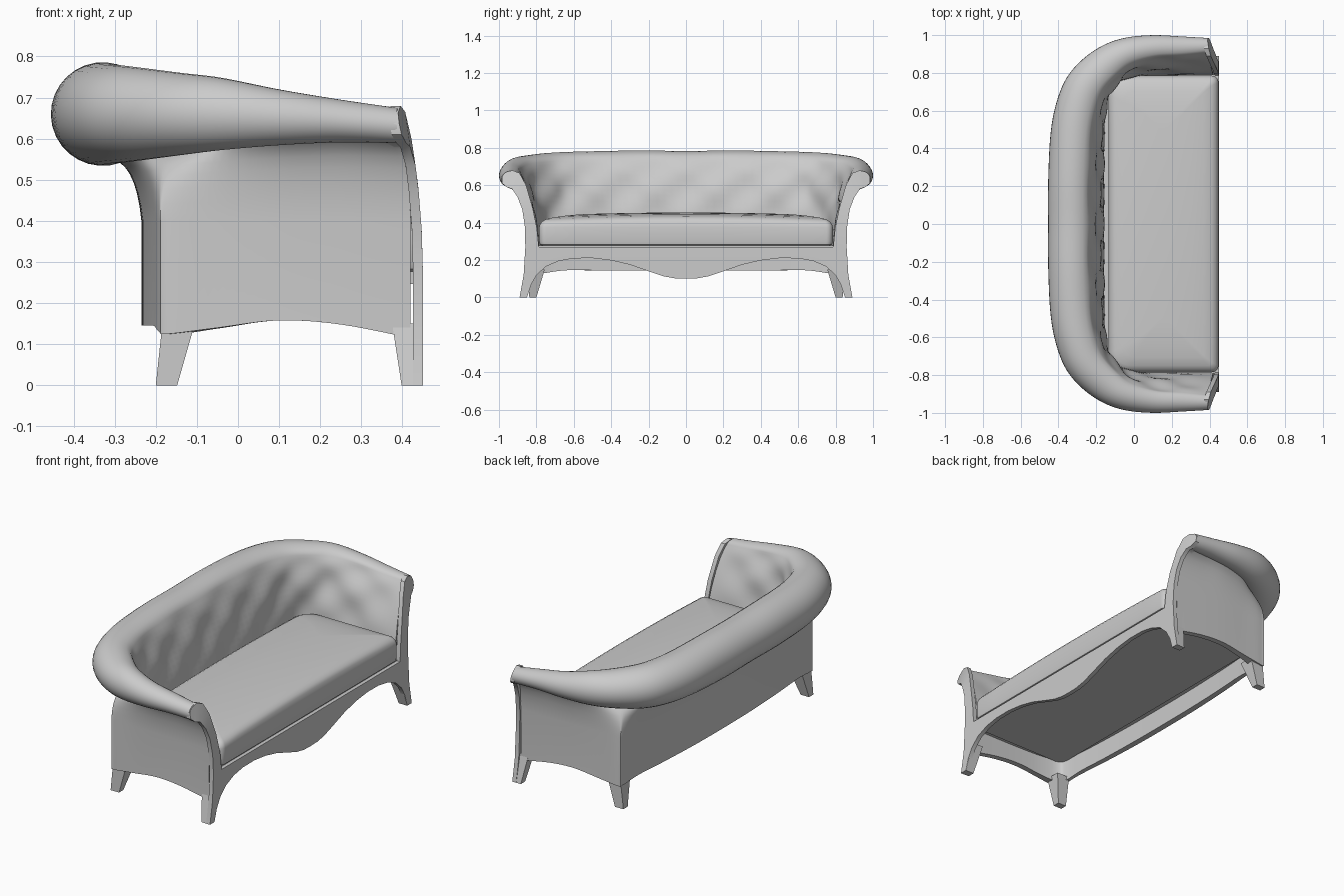
import bpy, bmesh, math
from mathutils import Vector as V

if "Cube" in bpy.data.objects:
    bpy.data.objects.remove(bpy.data.objects["Cube"])


def finish(name, bm, angle=40):
    bmesh.ops.recalc_face_normals(bm, faces=bm.faces)
    me = bpy.data.meshes.new(name)
    bm.to_mesh(me)
    bm.free()
    ob = bpy.data.objects.new(name, me)
    bpy.context.collection.objects.link(ob)
    bpy.ops.object.select_all(action='DESELECT')
    ob.select_set(True)
    bpy.context.view_layer.objects.active = ob
    bpy.ops.object.shade_smooth_by_angle(angle=math.radians(angle))
    return ob


def loft(name, rings, angle=40):
    """Skin closed rings of equal length and cap both ends."""
    bm = bmesh.new()
    vs = [[bm.verts.new(p) for p in r] for r in rings]
    n = len(vs[0])
    for a, b in zip(vs, vs[1:]):
        for i in range(n):
            j = (i + 1) % n
            bm.faces.new((a[i], a[j], b[j], b[i]))
    caps = [bm.faces.new(vs[0]), bm.faces.new(vs[-1])]
    bm.normal_update()
    bmesh.ops.triangulate(bm, faces=caps)
    return finish(name, bm, angle)


def catmull(a, b, c, d, t):
    return [0.5 * (2*q + (r-p)*t + (2*p-5*q+4*r-s)*t*t + (3*q-p-3*r+s)*t**3)
            for p, q, r, s in zip(a, b, c, d)]


# Back and arms: one lofted shell. Each station holds
# wall x,y | inner face x,y | roll centre x,y,z | roll radii | bottom edge z
half = [
    (.42, .857, .42, .787, .388, .94, .632, .045, .043, .115),
    (.25, .857, .25, .787, .25, .935, .643, .058, .052, .148),
    (.10, .855, .10, .785, .10, .93, .652, .07, .068, .158),
    (-.05, .85, -.02, .775, -.04, .90, .660, .086, .088, .14),
    (-.172, .846, -.10, .735, -.14, .84, .66, .105, .10, .125),
    (-.192, .832, -.14, .665, -.235, .745, .66, .116, .112, .13),
    (-.205, .70, -.153, .57, -.285, .64, .66, .121, .118, .145),
    (-.22, .50, -.157, .43, -.316, .48, .66, .125, .122, .145),
    (-.232, .25, -.158, .22, -.329, .24, .66, .125, .126, .145),
    (-.235, 0, -.158, 0, -.33, 0, .66, .125, .123, .145),
]
flip = lambda s: tuple(-v if i in (1, 3, 5) else v for i, v in enumerate(s))
keys = half + [flip(s) for s in half[-2::-1]]
stations = []
for i in range(len(keys) - 1):
    k = [keys[max(i-1, 0)], keys[i], keys[i+1], keys[min(i+2, len(keys)-1)]]
    stations += [catmull(*k, t / 6) for t in range(6)]
stations.append(list(keys[-1]))

centres = [V((s[4], s[5], 0)) for s in stations]
run = [0]
for a, b in zip(centres, centres[1:]):
    run.append(run[-1] + (b - a).length)

up = V((0, 0, 1))
rings = []
for i, s in enumerate(stations):
    B, I, C = V((s[0], s[1], 0)), V((s[2], s[3], 0)), centres[i]
    zc, r, rz, zb = s[6:]
    t = (centres[min(i+1, len(centres)-1)] - centres[max(i-1, 0)]).normalized()
    n = V((t.y, -t.x, 0))
    if n.dot(C - V((.1, 0, 0))) < 0:
        n = -n
    arc = lambda d: C - n*r*math.cos(math.radians(d)) + up*(zc + rz*math.sin(math.radians(d)))
    lip = B.lerp(I, .45)
    ring = [lip + up*zb, lip + up*.255]
    # tufted inner face
    p0, p1, p3 = I + up*.255, I + up*.46, arc(50)
    p2 = p3 - n*r*.5 - up*r*.8
    for j in range(18):
        v = j / 18
        p = p0*(1-v)**3 + p1*3*v*(1-v)**2 + p2*3*v*v*(1-v) + p3*v**3
        edge = min(1, i/8, (len(stations)-1-i)/8)
        tuft = math.cos(math.pi*(run[i]-run[-1]/2)/.17) * math.cos(math.pi*v*3.5)
        ring.append(p + n*.013*tuft*math.sin(math.pi*v)*edge)
    # rolled top
    ring += [arc(50 + 240*j/20) for j in range(20)]
    # neck and outer wall
    e, f = arc(290), B + up*.40
    c = B.lerp(C, .12) + up*(e.z - .03)
    for j in range(7):
        v = j / 6
        ring.append(e*(1-v)**2 + c*2*v*(1-v) + f*v*v)
    ring.append(B + up*zb)
    rings.append(ring)
loft("back_and_arms", rings, 50)

# Front frame: scalloped apron, leg fronts and arm facings in one outline
apron = [(0, .10), (.06, .102), (.12, .113), (.2, .14), (.3, .175), (.4, .198), (.5, .21),
         (.6, .209), (.68, .195), (.75, .165), (.8, .118), (.83, .065), (.85, 0)]
facing = [(.89, 0), (.868, .12), (.859, .27), (.862, .38), (.875, .47), (.9, .535),
          (.93, .58), (.96, .59), (.983, .61), (.985, .638), (.97, .663), (.93, .680),
          (.89, .665), (.855, .6), (.82, .48), (.797, .37), (.787, .27)]
side = apron + facing
outline = side + [(-y, z) for y, z in reversed(side) if y > 0]


def front_x(y, z):
    bend = [(0, .45), (.3, .45), (.4, .446), (.5, .437), (.6, .422), (.65, .412), (.69, .398)]
    sweep = .3 * max(0, abs(y) - .91)
    for (a, xa), (b, xb) in zip(bend, bend[1:]):
        if z <= b:
            return xa + (xb - xa) * (z - a) / (b - a) - sweep
    return bend[-1][1] - sweep


frame = loft("front_frame", [[(x, y, z) for y, z in outline] for x in (0, -.024)])
for v in frame.data.vertices:
    v.co.x += front_x(v.co.y, v.co.z)


# Legs: tapered blocks, foot and top given as x0, x1, y0, y1, z
def leg(name, foot, top, sign):
    def rect(x0, x1, y0, y1, z):
        return [(x0, sign*y0, z), (x1, sign*y0, z), (x1, sign*y1, z), (x0, sign*y1, z)]
    loft(name, [rect(*foot), rect(*top)], 30)


for sign, tag in ((1, "left"), (-1, "right")):
    leg("front_leg_" + tag, (.398, .449, .85, .889, 0), (.375, .445, .80, .855, .15), sign)
    leg("back_leg_" + tag, (-.20, -.148, .80, .838, 0), (-.184, -.105, .755, .84, .15), sign)

# Seat deck under the cushion
bm = bmesh.new()
bmesh.ops.create_cube(bm, size=1)
for v in bm.verts:
    v.co = V((.13 + v.co.x*.60, v.co.y*1.6, .262 + v.co.z*.03))
finish("seat_deck", bm)


# Seat cushion: inset rounded rectangles stacked into a soft crown
def cushion_ring(inset, z):
    x0, x1, y1 = -.135 + inset, .447 - inset, .785 - inset
    corners = [(x1, y1, 0, .035), (x0, y1, 90, .10), (x0, -y1, 180, .10), (x1, -y1, 270, .035)]
    pts = []
    for x, y, a0, rad in corners:
        rad = max(rad - inset*.5, .01)
        cx, cy = x - math.copysign(rad, x - .156), y - math.copysign(rad, y)
        for k in range(7):
            a = math.radians(a0 + 15*k)
            pts.append(V((cx + rad*math.cos(a), cy + rad*math.sin(a), z)))
    out = []
    for k, p in enumerate(pts):
        out.append(p)
        if k % 7 == 6:
            q = pts[(k+1) % len(pts)]
            out += [p.lerp(q, m/12) for m in range(1, 12)]
    for p in out:
        if z > .38:
            p.z += .018 * (1 - (p.y/.785)**2)
    return out


loft("seat_cushion", [cushion_ring(*p) for p in (
    (.02, .276), (.004, .283), (0, .30), (0, .375), (.004, .39), (.015, .405), (.035, .416),
    (.08, .425), (.14, .431), (.21, .435), (.27, .436))], 50)
